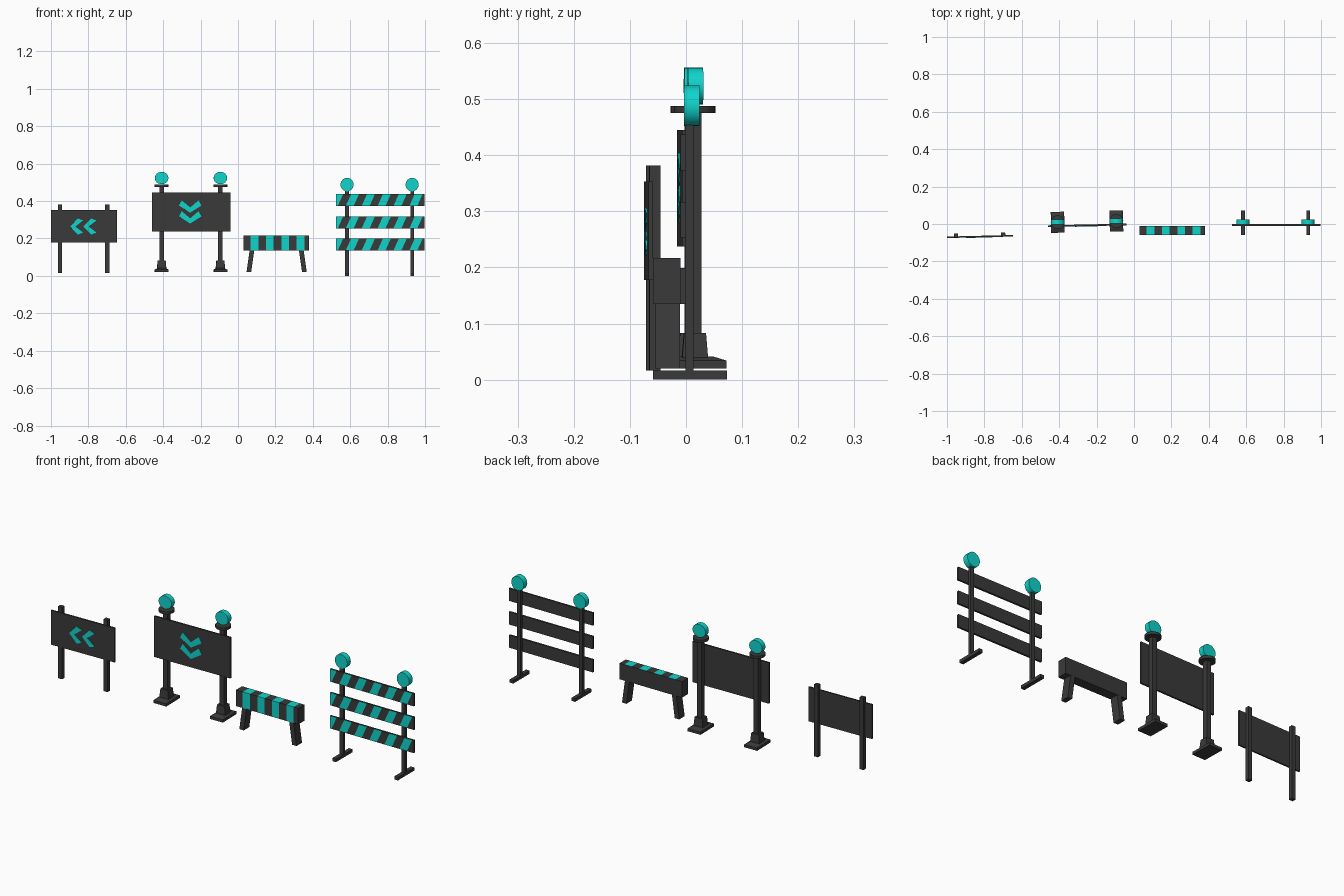
import bpy, bmesh, math
from mathutils import Matrix, Vector

cube = bpy.data.objects.get("Cube")
if cube:
    bpy.data.objects.remove(cube, do_unlink=True)


def material(name, color):
    m = bpy.data.materials.new(name)
    m.use_nodes = True
    m.diffuse_color = (*color, 1)
    m.node_tree.nodes["Principled BSDF"].inputs["Base Color"].default_value = (*color, 1)
    return m


DARK = material("charcoal", (0.042, 0.042, 0.042))
TEAL = material("bright teal", (0.005, 0.66, 0.6))


def finish(name, bm, mats, pivot=None, yaw=0):
    """Turn a bmesh into an object, optionally yawed about a vertical axis."""
    bmesh.ops.recalc_face_normals(bm, faces=bm.faces)
    if pivot:
        bmesh.ops.rotate(bm, verts=bm.verts, cent=pivot, matrix=Matrix.Rotation(yaw, 3, 'Z'))
    mesh = bpy.data.meshes.new(name)
    bm.to_mesh(mesh)
    bm.free()
    for m in mats:
        mesh.materials.append(m)
    ob = bpy.data.objects.new(name, mesh)
    bpy.context.collection.objects.link(ob)
    return ob


def block(cx, cy, hx, hy, z0, z1, top=1.0, shift=0.0):
    """Box with half sizes hx, hy; the top can be scaled and shifted in x."""
    bm = bmesh.new()
    bmesh.ops.create_cube(bm, size=2)
    for v in bm.verts:
        up = v.co.z > 0
        s = top if up else 1
        v.co = Vector((cx + v.co.x * hx * s + (shift if up else 0),
                       cy + v.co.y * hy * s, z1 if up else z0))
    return bm


def disc(name, center, rx, rz, depth, axis, mat, turn):
    """Smooth-rimmed disc whose axis is 'Y' (lamp) or 'Z' (cap)."""
    bm = bmesh.new()
    bmesh.ops.create_cone(bm, cap_ends=True, segments=24, radius1=1, radius2=1, depth=1)
    bmesh.ops.scale(bm, verts=bm.verts, vec=(rx, rz, depth))
    if axis == 'Y':
        bmesh.ops.rotate(bm, verts=bm.verts, matrix=Matrix.Rotation(math.pi / 2, 3, 'X'))
    bmesh.ops.translate(bm, verts=bm.verts, vec=center)
    ob = finish(name, bm, [mat], *turn)
    for p in ob.data.polygons:
        p.use_smooth = len(p.vertices) == 4


def striped(name, bm, start, width, count, slant, zc, on_top):
    """Cut slanted bands through a box and colour every second one."""
    for i in range(count + 1):
        bmesh.ops.bisect_plane(bm, geom=bm.verts[:] + bm.edges[:] + bm.faces[:],
                               plane_co=(start + i * width, 0, zc), plane_no=(1, 0, -slant))
    bm.normal_update()
    for f in bm.faces:
        c = f.calc_center_median()
        # weight by the bounding middle at the centre height of the band
        band = math.floor((c.x - slant * (c.z - zc) - start) / width)
        faces_out = f.normal.y < -0.5 or (on_top and f.normal.z > 0.5)
        f.material_index = int(faces_out and band % 2 == 0)
    finish(name, bm, [DARK, TEAL])


def chevron(name, tip, direction, half, reach, thick, front, turn):
    """Thin V plate pointing along direction in the xz plane."""
    d = Vector(direction)
    side = Vector((-d.y, d.x))
    t = Vector(tip)
    outline = [t, t - d * reach + side * half, t - d * (reach + thick) + side * half * 0.75,
               t - d * thick, t - d * (reach + thick) - side * half * 0.75,
               t - d * reach - side * half]
    bm = bmesh.new()
    vs = [bm.verts.new((p.x, front - 0.002, p.y)) for p in outline]
    faces = [bm.faces.new([vs[i] for i in q]) for q in ((0, 1, 2, 3), (0, 3, 4, 5))]
    ext = bmesh.ops.extrude_face_region(bm, geom=faces)
    bmesh.ops.translate(bm, vec=(0, 0.003, 0),
                        verts=[g for g in ext["geom"] if isinstance(g, bmesh.types.BMVert)])
    finish(name, bm, [TEAL], *turn)


# Small direction sign on two stakes
turn = ((-0.824, -0.067, 0), 0.023)
finish("small_sign_panel", block(-0.824, -0.067, 0.176, 0.004, 0.178, 0.353), [DARK], *turn)
for x in (-0.951, -0.699):
    finish("small_sign_stake", block(x, -0.0585, 0.011, 0.010, 0.016, 0.382), [DARK], *turn)
for x in (-0.898, -0.827):
    chevron("small_sign_chevron", (x, 0.264), (-1, 0), 0.043, 0.042, 0.028, -0.071, turn)

# Large sign with lamps on two footed posts
turn = ((-0.25, 0, 0), 0.021)
finish("large_sign_panel", block(-0.25, -0.007, 0.211, 0.0045, 0.237, 0.445), [DARK], *turn)
for z in (0.338, 0.28):
    chevron("large_sign_chevron", (-0.256, z), (0, -1), 0.06, 0.038, 0.028, -0.0115, turn)
for x in (-0.408, -0.094):
    y = 0.0125
    finish("large_sign_post", block(x, y, 0.0125, 0.012, 0.04, 0.48), [DARK], *turn)
    finish("post_foot", block(x, y, 0.036, 0.056, 0.02, 0.034), [DARK], *turn)
    finish("post_foot_slope", block(x, y, 0.036, 0.056, 0.034, 0.041, top=0.6), [DARK], *turn)
    finish("post_collar", block(x, y, 0.025, 0.023, 0.04, 0.083, top=0.85), [DARK], *turn)
    disc("post_cap", (x, y, 0.4815), 0.037, 0.037, 0.013, 'Z', DARK, turn)
    disc("large_sign_lamp", (x, y + 0.001, 0.5235), 0.036, 0.033, 0.027, 'Y', TEAL, turn)

# Low striped trestle with splayed legs
striped("trestle_beam", block(0.205, -0.0345, 0.175, 0.0245, 0.135, 0.217),
        0.068, 0.041, 7, 0, 0.176, True)
for x, lean in ((0.058, 0.017), (0.355, -0.017)):
    finish("trestle_leg", block(x, -0.0325, 0.0125, 0.022, 0.02, 0.14, shift=lean), [DARK])

# Tall barrier with three striped planks and lamps
for z in (0.405, 0.285, 0.167):
    striped("barrier_plank", block(0.7605, -0.005, 0.2365, 0.005, z - 0.032, z + 0.032),
            0.505, 0.0425, 11, 0.45, z, False)
for x in (0.583, 0.931):
    finish("barrier_post", block(x, 0.006, 0.010, 0.007, 0.01, 0.47), [DARK])
    finish("barrier_foot", block(x, 0.007, 0.010, 0.066, 0.0, 0.016), [DARK])
    disc("barrier_lamp", (x, 0.010, 0.488), 0.035, 0.036, 0.028, 'Y', TEAL, (None, 0))
